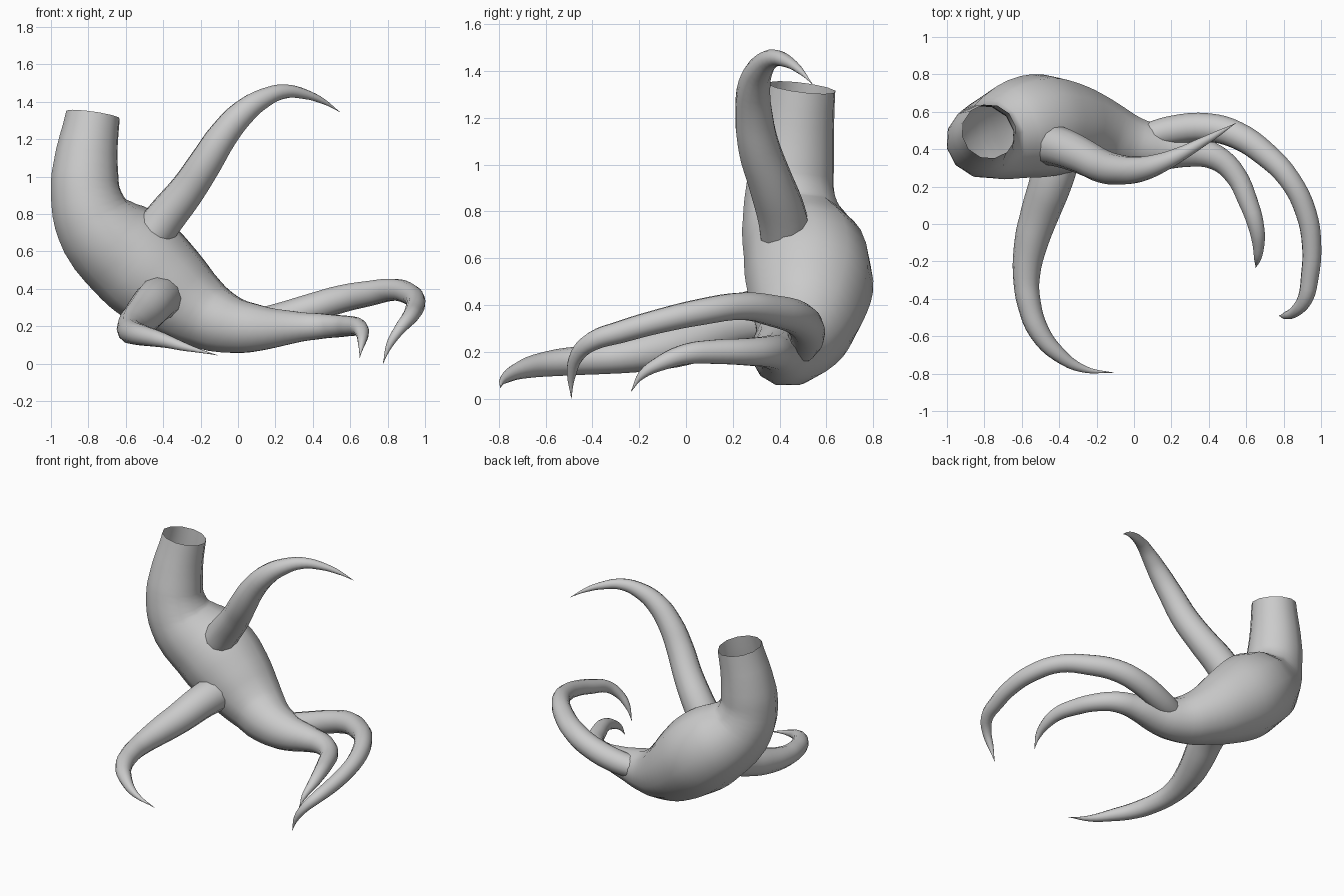
import bpy


def tube(name, points):
    """Sweep a round section along a smooth path of (x, y, z, radius) points."""
    curve = bpy.data.curves.new(name, 'CURVE')
    curve.dimensions = '3D'
    curve.bevel_depth = 1.0
    curve.bevel_resolution = 4
    curve.resolution_u = 4
    curve.use_fill_caps = False
    spline = curve.splines.new('BEZIER')
    spline.radius_interpolation = 'CARDINAL'
    spline.bezier_points.add(len(points) - 1)
    for bp, (x, y, z, r) in zip(spline.bezier_points, points):
        bp.co = (x, y, z)
        bp.radius = r
        bp.handle_left_type = bp.handle_right_type = 'AUTO'
    obj = bpy.data.objects.new(name, curve)
    bpy.context.collection.objects.link(obj)
    bpy.ops.object.select_all(action='DESELECT')
    obj.select_set(True)
    bpy.context.view_layer.objects.active = obj
    bpy.ops.object.convert(target='MESH')
    bpy.ops.object.shade_smooth()


# Swollen body: open neck, bulging middle, tapering into the lowest tendril
tube("body", [
    (-.775, .495, 1.33, .147), (-.815, .46, 1.05, .177), (-.81, .445, .88, .195),
    (-.75, .46, .73, .228), (-.56, .52, .56, .275), (-.375, .52, .40, .255),
    (-.20, .49, .275, .20), (-.05, .44, .21, .16), (.12, .405, .19, .125),
    (.30, .39, .195, .088), (.44, .355, .20, .07), (.54, .265, .20, .06),
    (.61, .12, .20, .053), (.65, 0, .19, .045), (.665, -.10, .155, .034),
    (.66, -.19, .10, .018), (.65, -.235, .03, .001)])

# Long tendril branching off the low end
tube("side_tendril", [
    (.05, .46, .21, .072), (.20, .50, .24, .078), (.40, .515, .30, .077),
    (.55, .475, .345, .074), (.70, .375, .375, .068), (.83, .24, .395, .06),
    (.92, .06, .37, .057), (.95, -.12, .33, .052), (.94, -.28, .285, .048),
    (.915, -.40, .245, .041), (.865, -.465, .185, .031), (.81, -.49, .10, .019),
    (.775, -.49, 0, .001)])

# Raised tendril
tube("upper_tendril", [
    (-.48, .43, .66, .11), (-.39, .41, .78, .107), (-.27, .36, .93, .097),
    (-.17, .31, 1.08, .09), (-.08, .29, 1.22, .081), (.03, .293, 1.345, .069),
    (.14, .325, 1.42, .053), (.25, .375, 1.455, .038), (.36, .435, 1.44, .026),
    (.46, .49, 1.40, .014), (.545, .54, 1.345, .001)])

# Forward tendril
tube("front_tendril", [
    (-.40, .40, .36, .12), (-.44, .24, .335, .115), (-.505, .05, .26, .103),
    (-.55, -.10, .215, .09), (-.575, -.28, .18, .072), (-.56, -.43, .165, .063),
    (-.505, -.58, .15, .055), (-.40, -.70, .125, .04), (-.27, -.775, .085, .02),
    (-.11, -.795, .045, .001)])
